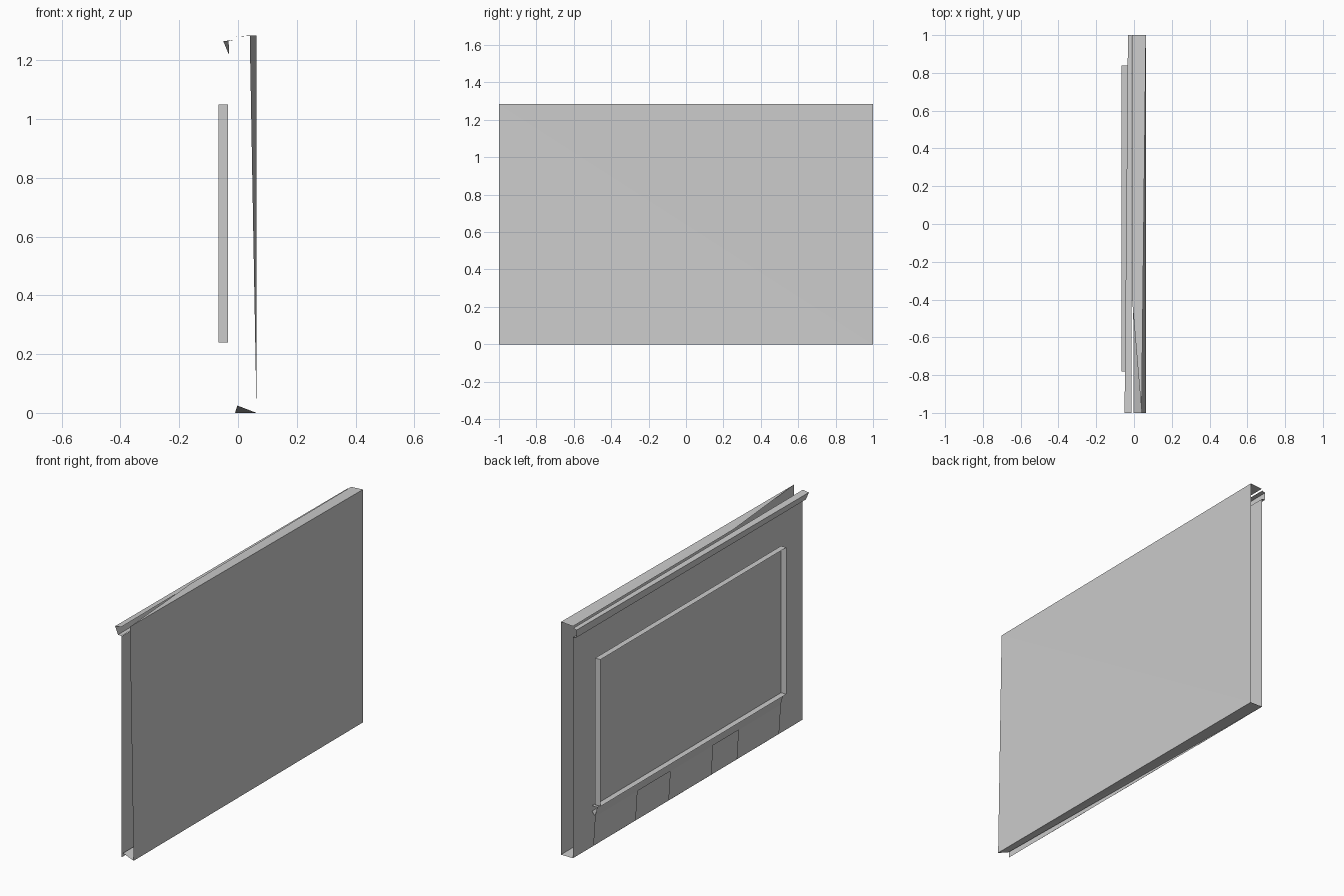
import bpy

if "Cube" in bpy.data.objects:
    bpy.data.objects.remove(bpy.data.objects["Cube"])


def mesh(name, verts, faces):
    me = bpy.data.meshes.new(name)
    me.from_pydata(verts, [], faces)
    me.update()
    ob = bpy.data.objects.new(name, me)
    bpy.context.collection.objects.link(ob)
    return ob


def strip(name, near, far, y0=-1.0, y1=1.0, closed=False):
    """Thin sheet swept in y between two (x, z) profiles."""
    n = len(near)
    verts = [(x, y0, z) for x, z in near] + [(x, y1, z) for x, z in far]
    faces = [(i, (i + 1) % n, n + (i + 1) % n, n + i)
             for i in range(n if closed else n - 1)]
    return mesh(name, verts, faces)


# Large outer wall, slightly twisted: its top leans inward at one end
mesh("outer_wall",
     [(.063, -1, 0), (.063, 1, 0), (.063, 1, 1.285), (.04, -1, 1.285)],
     [(0, 1, 3), (1, 2, 3)])

# Inner wall, stopping short of the top; ends stay open
strip("inner_wall", [(-.01, 0), (-.01, 1.22)], [(-.01, 0), (-.01, 1.22)])

# Floor with one raised corner
mesh("floor",
     [(.063, -1, 0), (-.002, -1, .025), (-.01, 1, 0), (.063, 1, 0)],
     [(0, 1, 2), (0, 2, 3)])

# Top sheet, cut away diagonally at one end
mesh("top_sheet",
     [(.063, 1, 1.285), (-.01, 1, 1.28), (-.01, -.4, 1.28), (.04, -1, 1.285)],
     [(0, 1, 2), (0, 2, 3)])

# Twisted cornice along the top of the inner wall
strip("cornice",
      [(-.013, 1.27), (-.05, 1.265), (-.032, 1.222), (-.012, 1.22)],
      [(-.012, 1.27), (-.032, 1.265), (-.03, 1.222), (-.012, 1.22)])

# Shallow open frame around the recessed panel
Y0, Y1, Z0, Z1 = -.78, .84, .24, 1.05
rect = [(Y0, Z0), (Y1, Z0), (Y1, Z1), (Y0, Z1)]
frame_verts = [(x, y, z) for x in (-.034, -.066) for y, z in rect]
mesh("panel_frame", frame_verts,
     [(i, (i + 1) % 4, 4 + (i + 1) % 4, 4 + i) for i in range(4)])
mesh("recessed_panel", frame_verts[:4], [(3, 2, 1, 0)])

# Sloping ledge below the frame
ledge = [(-.014, .23), (-.046, .23), (-.033, .175), (-.014, .2)]
strip("lower_ledge", ledge, ledge, Y0, Y1, closed=True)

# Three plates hanging under the ledge
for i, (a, b) in enumerate([(-.78, -.41), (-.19, .185), (.47, .84)]):
    plate = [(-.033, .175), (-.022, .01)]
    strip(f"lower_plate_{i + 1}", plate, plate, a, b)
